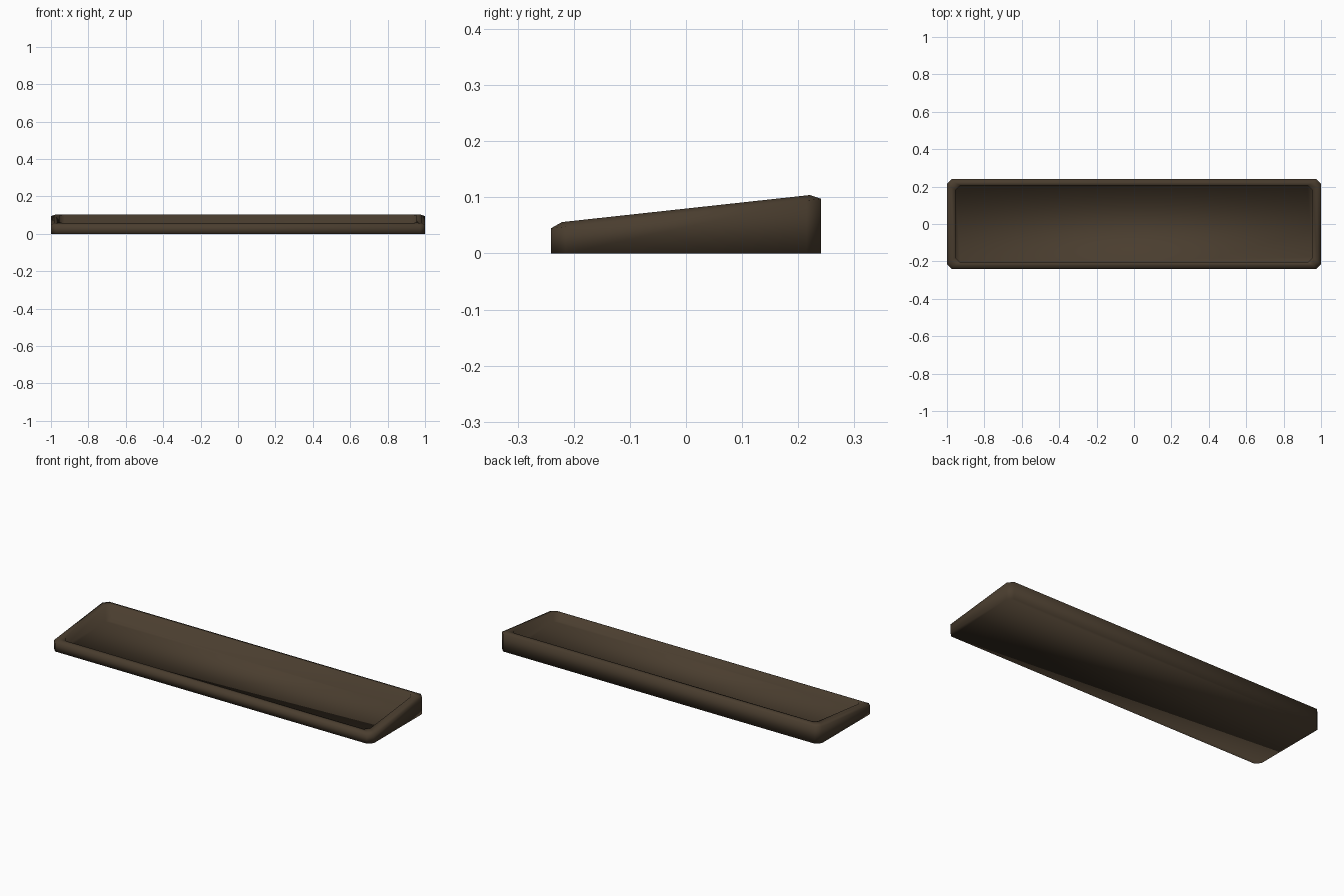
import bpy
import bmesh

cube = bpy.data.objects.get("Cube")
if cube:
    bpy.data.objects.remove(cube, do_unlink=True)


def material(name, color):
    mat = bpy.data.materials.new(name)
    mat.use_nodes = True
    mat.diffuse_color = color
    mat.node_tree.nodes["Principled BSDF"].inputs["Base Color"].default_value = color
    return mat


def rim_height(y):
    """Sloping top plane, low at the front and high at the back."""
    return 0.08 + 0.109 * y


def ring(bm, hx, hy, cut, height):
    """Rectangle with cut corners; height gives z from y."""
    corners = []
    for sx, sy in ((1, -1), (1, 1), (-1, 1), (-1, -1)):
        pair = [(sx * (hx - cut), sy * hy), (sx * hx, sy * (hy - cut))]
        corners += pair if sx * sy < 0 else pair[::-1]
    return [bm.verts.new((x, y, height(y))) for x, y in corners]


def bridge(bm, lower, upper):
    n = len(lower)
    for i in range(n):
        j = (i + 1) % n
        bm.faces.new((lower[i], lower[j], upper[j], upper[i]))


bm = bmesh.new()
rings = [
    ring(bm, 1.0, 0.241, 0.026, lambda y: 0.0),                     # base
    ring(bm, 1.0, 0.241, 0.026, lambda y: rim_height(y) - 0.009),   # outer wall top
    ring(bm, 0.98, 0.221, 0.022, rim_height),                       # rim outer edge
    ring(bm, 0.955, 0.206, 0.026, rim_height),                      # rim inner edge
    ring(bm, 0.954, 0.205, 0.026, lambda y: 0.014),                 # floor edge
]
for lower, upper in zip(rings, rings[1:]):
    bridge(bm, lower, upper)
bm.faces.new(rings[0][::-1])   # underside
bm.faces.new(rings[-1])        # recessed floor
bmesh.ops.recalc_face_normals(bm, faces=bm.faces)
for face in bm.faces:
    face.smooth = True

mesh = bpy.data.meshes.new("tray")
bm.to_mesh(mesh)
bm.free()
mesh.materials.append(material("dark brown", (0.068, 0.047, 0.028, 1.0)))
tray = bpy.data.objects.new("tray", mesh)
bpy.context.collection.objects.link(tray)
